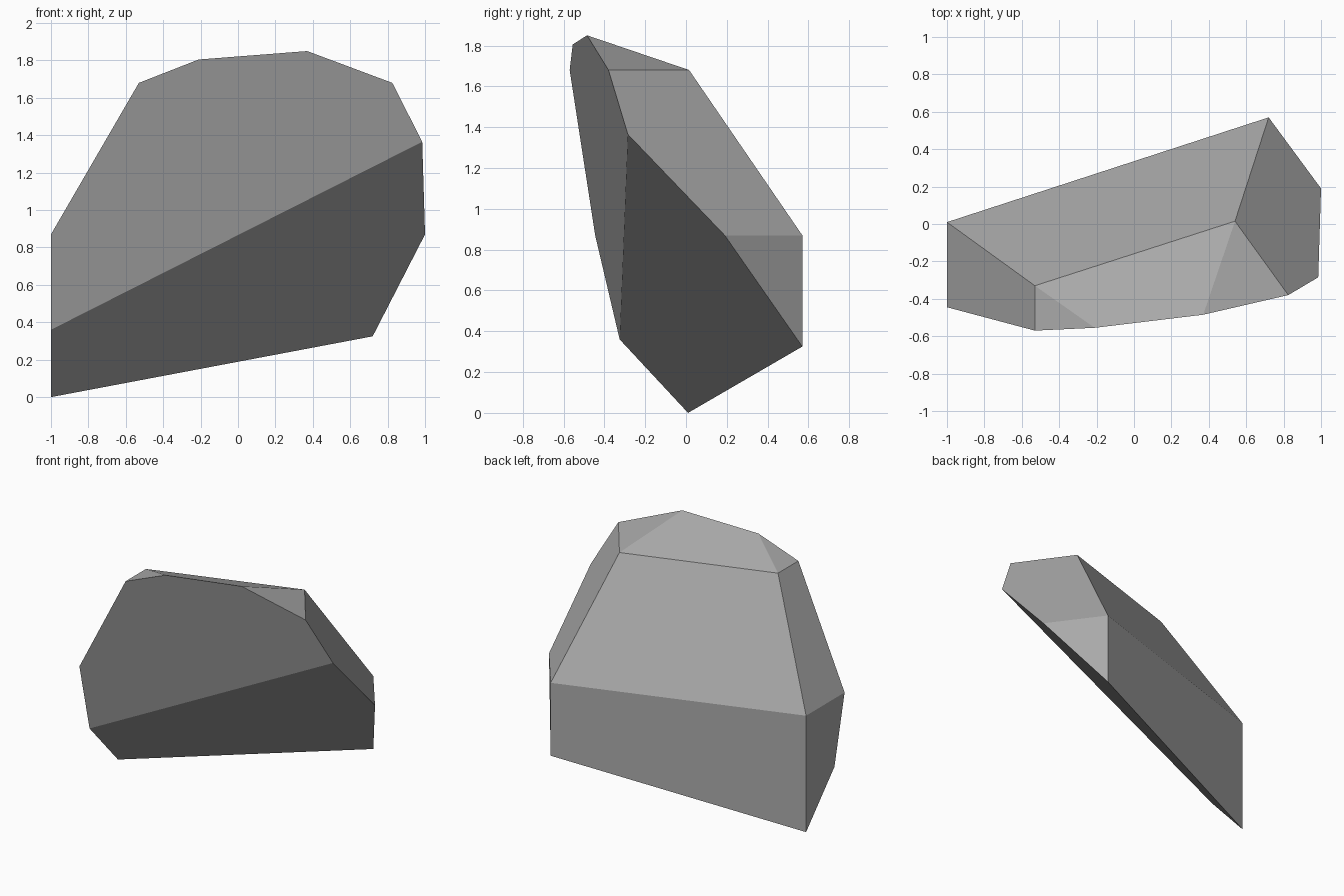
import bpy
import bmesh
from math import radians

cube = bpy.data.objects.get("Cube")
if cube:
    bpy.data.objects.remove(cube, do_unlink=True)

# Stone colour
stone = bpy.data.materials.new("grey stone")
stone.use_nodes = True
colour = (0.4, 0.4, 0.4, 1)
stone.diffuse_color = colour
stone.node_tree.nodes["Principled BSDF"].inputs["Base Color"].default_value = colour

# Corners of the boulder, from the lower tip to the crown
base = [(-1, 0.01, 0), (0.72, 0.57, 0.325), (-1, -0.325, 0.36)]
middle = [(-1, 0.01, 0.87), (-1, -0.445, 0.87), (0.72, 0.57, 0.87),
          (1, 0.19, 0.87), (0.985, -0.285, 1.365)]
shoulder = [(-0.53, -0.57, 1.68), (-0.53, -0.33, 1.68),
            (0.54, 0.015, 1.68), (0.825, -0.38, 1.68)]
crown = [(-0.21, -0.555, 1.805), (0.37, -0.485, 1.85)]

# Wrap the corners in a faceted hull and merge the flat facets
bm = bmesh.new()
for corner in base + middle + shoulder + crown:
    bm.verts.new(corner)
bmesh.ops.convex_hull(bm, input=bm.verts[:])
bmesh.ops.dissolve_limit(bm, angle_limit=radians(3), verts=bm.verts[:], edges=bm.edges[:])
bmesh.ops.recalc_face_normals(bm, faces=bm.faces[:])

mesh = bpy.data.meshes.new("boulder")
bm.to_mesh(mesh)
bm.free()
mesh.materials.append(stone)
boulder = bpy.data.objects.new("boulder", mesh)
bpy.context.collection.objects.link(boulder)
